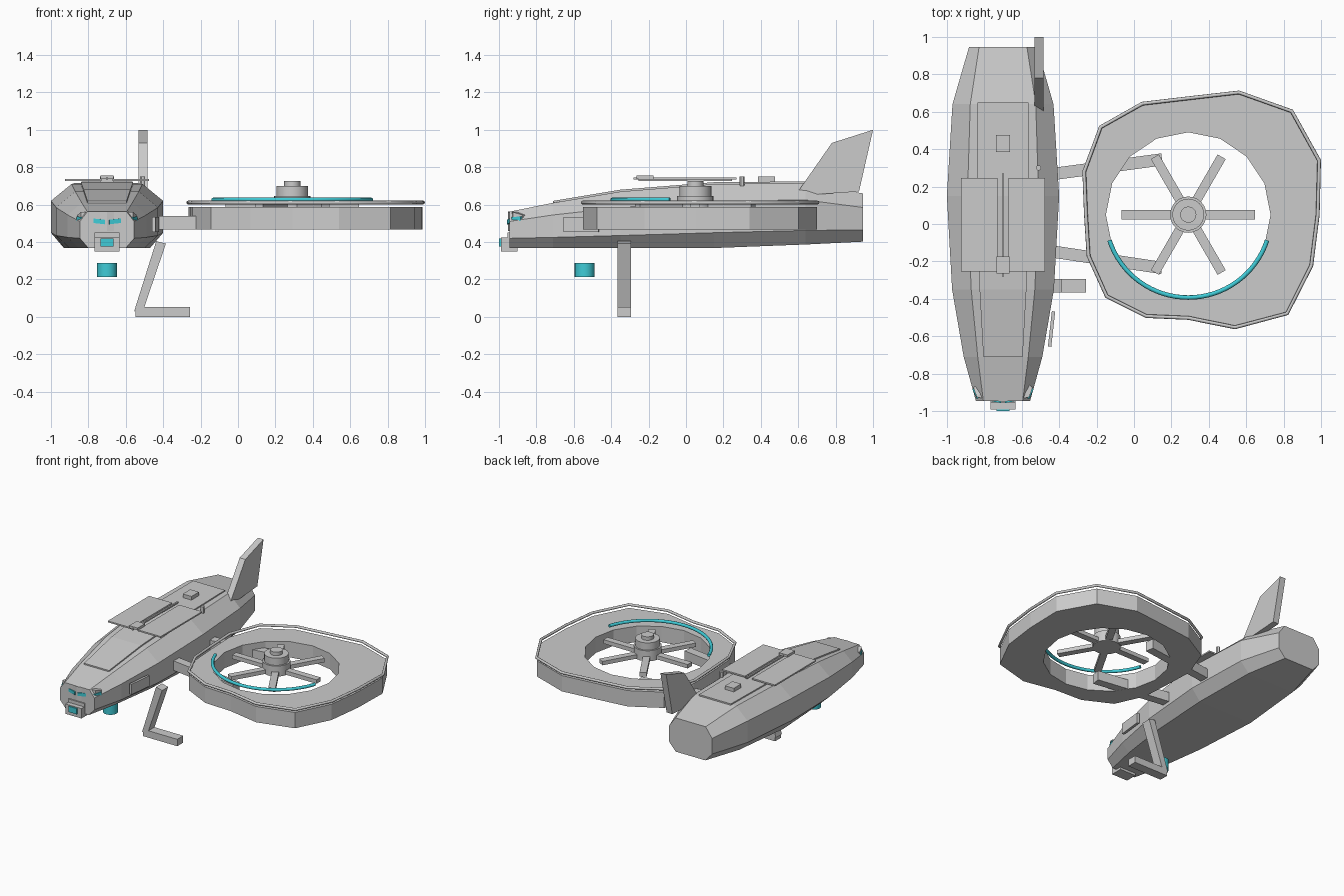
import bpy, bmesh, math
from mathutils import Vector

if "Cube" in bpy.data.objects:
    bpy.data.objects.remove(bpy.data.objects["Cube"])

BX = -0.7            # fuselage centre line
HX, HY = 0.29, 0.05  # rotor centre

cyan = bpy.data.materials.new("cyan_glow")
cyan.diffuse_color = (0.05, 0.6, 0.68, 1)
cyan.use_nodes = True
cyan.node_tree.nodes["Principled BSDF"].inputs["Base Color"].default_value = cyan.diffuse_color


def finish(name, bm, mat=None):
    bmesh.ops.recalc_face_normals(bm, faces=bm.faces)
    me = bpy.data.meshes.new(name)
    bm.to_mesh(me)
    bm.free()
    ob = bpy.data.objects.new(name, me)
    bpy.context.collection.objects.link(ob)
    if mat:
        me.materials.append(mat)
    return ob


def loft(name, sections, closed=False, mat=None):
    """Skin a list of equal-length rings; caps the ends unless closed."""
    bm = bmesh.new()
    rings = [[bm.verts.new(p) for p in s] for s in sections]
    n = len(rings[0])
    pairs = list(zip(rings, rings[1:])) + ([(rings[-1], rings[0])] if closed else [])
    for a, b in pairs:
        for i in range(n):
            j = (i + 1) % n
            bm.faces.new((a[i], a[j], b[j], b[i]))
    if not closed:
        bm.faces.new(rings[0])
        bm.faces.new(rings[-1])
    return finish(name, bm, mat)


def box(name, x0, x1, y0, y1, z0, z1, mat=None):
    return loft(name, [[(x0, y0, z), (x1, y0, z), (x1, y1, z), (x0, y1, z)] for z in (z0, z1)], mat=mat)


def beam(name, a, b, w, z0, z1):
    """Horizontal bar between two plan points."""
    a, b = Vector(a), Vector(b)
    d = (b - a).normalized()
    s = Vector((-d.y, d.x)) * w / 2
    plan = [a + s, a - s, b - s, b + s]
    return loft(name, [[(p.x, p.y, z) for p in plan] for z in (z0, z1)])


def cylinder(name, x, y, r, z0, z1, n=24, mat=None):
    ring = [(x + r * math.cos(t * math.tau / n), y + r * math.sin(t * math.tau / n)) for t in range(n)]
    ob = loft(name, [[(px, py, z) for px, py in ring] for z in (z0, z1)], mat=mat)
    bpy.context.view_layer.objects.active = ob
    ob.select_set(True)
    bpy.ops.object.shade_smooth_by_angle()
    ob.select_set(False)
    return ob


def tube(name, pts, r, cyclic=False, mat=None):
    cu = bpy.data.curves.new(name, 'CURVE')
    cu.dimensions = '3D'
    cu.bevel_depth = r
    cu.bevel_resolution = 2
    cu.use_fill_caps = True
    sp = cu.splines.new('POLY')
    sp.points.add(len(pts) - 1)
    for q, p in zip(sp.points, pts):
        q.co = (*p, 1)
    sp.use_cyclic_u = cyclic
    ob = bpy.data.objects.new(name, cu)
    bpy.context.collection.objects.link(ob)
    if mat:
        cu.materials.append(mat)
    return ob


# Fuselage: y, bottom half, max half, top half, z bottom, lower chine, upper chine, top
stations = [(-0.945, .10, .145, .105, .368, .42, .51, .562),
            (-0.71, .15, .21, .135, .368, .425, .545, .61),
            (-0.35, .20, .272, .17, .368, .435, .585, .67),
            (0.15, .23, .30, .19, .368, .45, .62, .71),
            (0.64, .20, .27, .175, .387, .462, .625, .715),
            (0.945, .125, .182, .128, .402, .465, .585, .66)]
loft("fuselage", [[(BX + sx * h, y, z) for sx, h, z in
                   ((-1, b, z0), (1, b, z0), (1, w, z1), (1, w, z2),
                    (1, t, z3), (-1, t, z3), (-1, w, z2), (-1, w, z1))]
                  for y, b, w, t, z0, z1, z2, z3 in stations])

# Raised spine panel
loft("spine_panel", [[(BX - h, y, z - .02), (BX + h, y, z - .02), (BX + h, y, z + .01), (BX - h, y, z + .01)]
                     for y, h, z in ((-.71, .105, .61), (-.35, .125, .67), (.15, .14, .71), (.65, .135, .714))])

# Roof plates, rail and small fittings
for s, side in ((-1, "left"), (1, "right")):
    x0, x1 = sorted((BX + s * .03, BX + s * .224))
    box(f"roof_plate_{side}", x0, x1, -.255, .245, .727, .738)
box("roof_rail", BX - .006, BX + .006, -.28, .27, .735, .746)
box("rail_block", BX - .036, BX + .036, -.265, -.175, .738, .756)
box("roof_box", BX - .037, BX + .037, .385, .475, .718, .75)
cylinder("roof_stud", -.51, .30, .014, .70, .75, 12)

# Tail fin
fin = [(.60, .672), (.78, .93), (1.0, 1.0), (.925, .67), (.70, .655)]
loft("tail_fin", [[(x, y, z) for y, z in fin] for x in (-.532, -.484)])

# Nose visor and its light strip, wrapped round the nose
wrap = [(-.158, -.875), (-.14, -.925), (0, -.952), (.14, -.925), (.158, -.875)]
loft("visor", [[(BX + x, y, z0), (BX + x, y, z1), (BX + x * .8, y + .03, z1), (BX + x * .8, y + .03, z0)]
               for (x, y), (z0, z1) in zip(wrap, ((.475, .545), (.46, .56), (.46, .562), (.46, .56), (.475, .545)))])
for s, side in ((-1, "left"), (1, "right")):
    pts = [(.012, -.957, .507), (.14, -.932, .521), (.163, -.885, .525)]
    loft(f"visor_light_{side}", [[(BX + s * x, y, z - .012), (BX + s * x, y, z + .012),
                                  (BX + s * x * .92, y + .015, z + .012), (BX + s * x * .92, y + .015, z - .012)]
                                 for x, y, z in pts], mat=cyan)

# Chin sensor and belly lamp
box("chin_sensor", BX - .068, BX + .068, -.99, -.90, .35, .425)
box("chin_sensor_top", BX - .068, BX + .068, -.955, -.90, .42, .45)
box("chin_sensor_lens", BX - .034, BX + .034, -1.0, -.985, .376, .42, cyan)
cylinder("belly_lamp", BX, -.542, .053, .213, .287, 24, cyan)

# Side panel beside the cockpit
beam("side_panel", (-.451, -.655), (-.43, -.467), .018, .455, .535)

# Landing leg and foot
leg = [(-.437, .405), (-.385, .392), (-.505, .04), (-.555, .03)]
loft("landing_leg", [[(x, y, z) for x, z in leg] for y in (-.367, -.295)])
box("landing_foot", -.548, -.257, -.367, -.295, 0, .053)

# Outrigger arms
beam("outrigger_arm_rear", (-.45, .265), (.15, .345), .065, .467, .54)
beam("outrigger_arm_front", (-.45, -.145), (.15, -.235), .065, .467, .54)

# Duct: uneven sixteen-sided outline round a regular opening
radii = [.70, .765, .79, .715, .63, .65, .67, .61, .555, .585, .625, .595, .56, .66, .755, .72]
dirs = [(math.cos(i * math.tau / 16), math.sin(i * math.tau / 16)) for i in range(16)]
loft("rotor_duct", [[(HX + c * r, HY + s * r, z) for r, z in
                     ((R * .985, .466), (R * .985, .587), (.44, .587), (.44, .466))]
                    for R, (c, s) in zip(radii, dirs)], closed=True)
tube("duct_rim", [(HX + c * (R - .008), HY + s * (R - .008), .611) for R, (c, s) in zip(radii, dirs)], .01, True)

# Light arc along the front of the opening
arc = [math.radians(-162 + 144 * i / 32) for i in range(33)]
tube("duct_light", [(HX + .443 * math.cos(a), HY + .443 * math.sin(a), .626) for a in arc], .012, mat=cyan)

# Rotor hub and blades
for part, r, z0, z1 in (("base", .097, .565, .645), ("drum", .085, .64, .70), ("cap", .043, .695, .727)):
    cylinder(f"hub_{part}", HX, HY, r, z0, z1)
for i in range(6):
    c, s = math.cos(i * math.pi / 3), math.sin(i * math.pi / 3)
    beam(f"rotor_blade_{i + 1}", (HX + c * .07, HY + s * .07), (HX + c * .357, HY + s * .357), .05, .57, .6)
